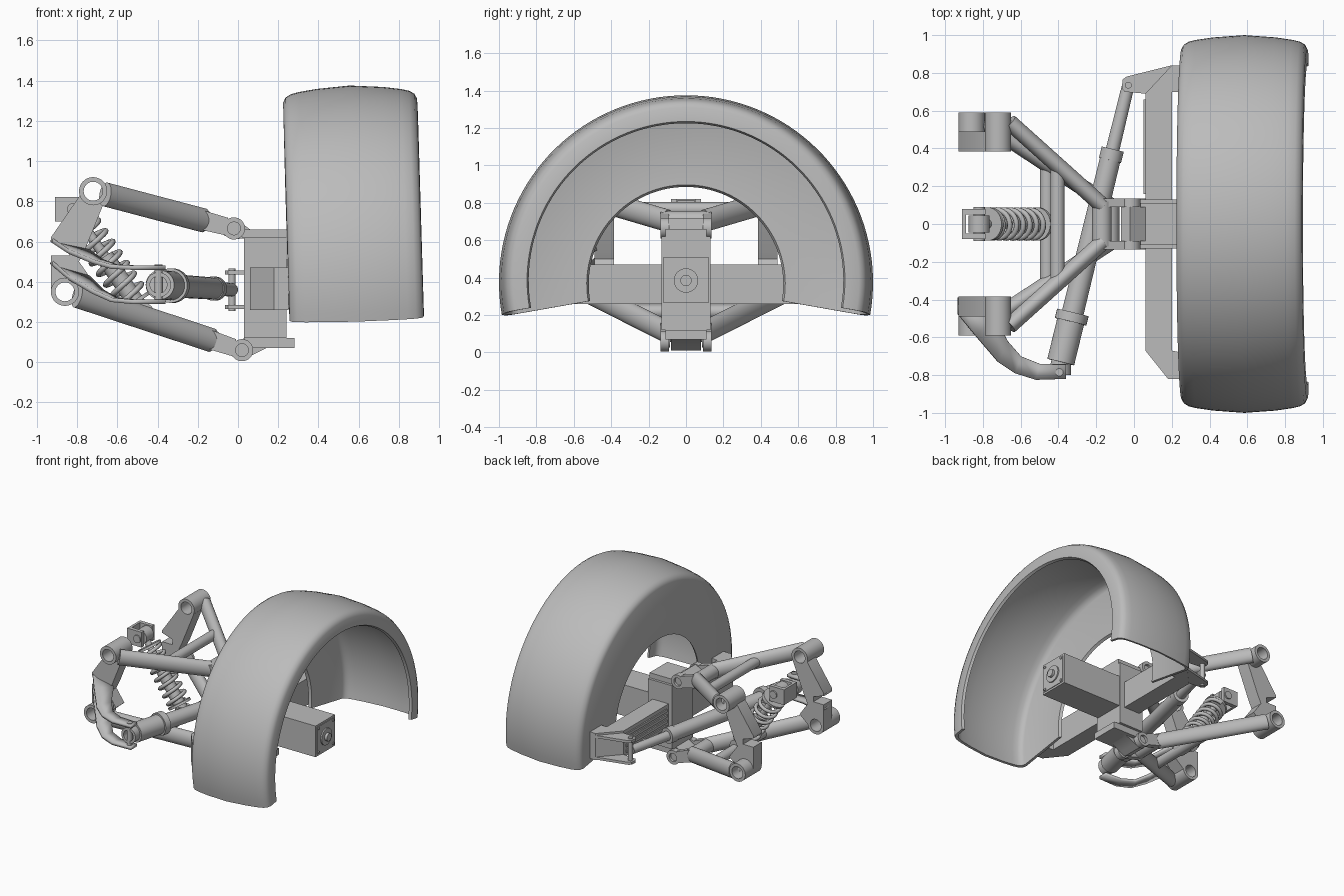
import bpy, bmesh, math
from mathutils import Vector

cube = bpy.data.objects.get("Cube")
if cube:
    bpy.data.objects.remove(cube, do_unlink=True)

grey = bpy.data.materials.new("plain grey")
grey.use_nodes = True
GREY = (0.5, 0.5, 0.5, 1)
grey.diffuse_color = GREY
grey.node_tree.nodes["Principled BSDF"].inputs["Base Color"].default_value = GREY
parts = []


def finish(name, bm):
    bmesh.ops.remove_doubles(bm, verts=bm.verts, dist=1e-5)
    bmesh.ops.recalc_face_normals(bm, faces=bm.faces)
    mesh = bpy.data.meshes.new(name)
    bm.to_mesh(mesh)
    bm.free()
    mesh.materials.append(grey)
    ob = bpy.data.objects.new(name, mesh)
    bpy.context.collection.objects.link(ob)
    parts.append(ob)
    return ob


def lathe(name, profile, origin, axis, closed=False, segs=32, sweep=(0, 360), squash=1):
    """Turn (radius, distance along axis) points about an axis."""
    d = Vector(axis).normalized()
    up = Vector((0, 0, 1)) if abs(d.z) < 0.95 else Vector((0, 1, 0))
    u = d.cross(up).normalized()
    v = u.cross(d)
    bm = bmesh.new()
    rows = []
    for i in range(segs + 1):
        a = math.radians(sweep[0] + (sweep[1] - sweep[0]) * i / segs)
        rows.append([bm.verts.new(Vector(origin) + d * t + u * (r * squash * math.cos(a)) + v * (r * math.sin(a)))
                     for r, t in profile])
    n = len(profile)
    for a, b in zip(rows, rows[1:]):
        for j in range(n if closed else n - 1):
            k = (j + 1) % n
            bm.faces.new((a[j], a[k], b[k], b[j]))
    if closed and sweep[1] - sweep[0] < 360:
        for row in (rows[0], rows[-1]):
            for j in range(n // 2 - 1):
                bm.faces.new((row[j], row[j + 1], row[n - 2 - j], row[n - 1 - j]))
    return finish(name, bm)


def rod(name, p, q, r, squash=1):
    axis = Vector(q) - Vector(p)
    return lathe(name, [(0, 0), (r, 0), (r, axis.length), (0, axis.length)], p, axis, squash=squash)


def eye(name, x, z, y0, y1, r, hole):
    return lathe(name, [(r, y0), (r, y1), (hole, y1), (hole, y0)], (x, 0, z), (0, 1, 0), closed=True)


def prism(name, pts, axis, lo, hi):
    """Extrude an outline along y (outline in x, z) or z (outline in x, y)."""
    bm = bmesh.new()
    place = (lambda a, b, h: (a, h, b)) if axis == "y" else (lambda a, b, h: (a, b, h))
    low = [bm.verts.new(place(a, b, lo)) for a, b in pts]
    high = [bm.verts.new(place(a, b, hi)) for a, b in pts]
    bm.faces.new(low)
    bm.faces.new(high)
    for i in range(len(pts)):
        j = (i + 1) % len(pts)
        bm.faces.new((low[i], low[j], high[j], high[i]))
    return finish(name, bm)


def box(name, x0, x1, y0, y1, z0, z1):
    return prism(name, [(x0, y0), (x1, y0), (x1, y1), (x0, y1)], "z", z0, z1)


# Fender: a thin tyre-shaped shell, open on the outboard side, slightly cambered
half = [(0.925, 0.252), (0.95, 0.265), (0.965, 0.29), (0.975, 0.33), (0.988, 0.42)]
MID = 0.585
skin = [(0.52, 0.25)] + half + [(1.0, MID)] + [(r, 2 * MID - t) for r, t in reversed(half)] + [(0.85, 0.92)]
lining = [(0.7 + (r - 0.7) * 0.94, MID + (t - MID) * 0.94) for r, t in skin]
lathe("fender", skin + lining[::-1], (0, 0, 0.358), (1, 0, 0.03), closed=True, segs=72, sweep=(-10, 190))

# Upright, hub box and hub face
box("upright", 0.03, 0.24, -0.13, 0.13, 0.12, 0.62)
box("upright_cap", 0.02, 0.24, -0.11, 0.11, 0.62, 0.66)
box("upright_foot", 0.03, 0.28, -0.11, 0.11, 0.07, 0.12)
box("hub_box", 0.24, 0.76, -0.12, 0.12, 0.265, 0.51)
box("hub_plate", 0.76, 0.765, -0.105, 0.105, 0.28, 0.495)
lathe("hub_flange", [(0.065, 0), (0.065, 0.015), (0.03, 0.015), (0.03, 0.035), (0, 0.035)], (0.76, 0, 0.385), (1, 0, 0))
for s in (1, -1):
    for z in (0.295, 0.48):
        rod("hub_bolt", (0.76, s * 0.09, z), (0.772, s * 0.09, z), 0.01)
prism("upper_lug", [(-0.02, 0.61), (0.06, 0.62), (0.06, 0.66), (0.02, 0.69), (-0.02, 0.72), (-0.07, 0.69), (-0.07, 0.63)], "y", -0.09, 0.09)
prism("lower_lug", [(0.02, 0.01), (0.06, 0.03), (0.14, 0.07), (0.24, 0.07), (0.24, 0.12), (0.03, 0.12), (-0.03, 0.08), (-0.03, 0.03)], "y", -0.08, 0.08)


# Wishbones: two legs, a cross tube and a forked tip each
def wishbone(label, x0, z0, x1, z1, cross_x):
    def height(x):
        return z0 + (z1 - z0) * (x - x0) / (x1 - x0)
    tip = x1 - 0.15
    for s in (1, -1):
        lo, hi = sorted((s * 0.49, s * 0.59))
        eye(label + "_arm_eye", x0, z0, lo, hi, 0.07, 0.047)
        rod(label + "_arm_leg", (x0 + 0.06, s * 0.54, height(x0 + 0.06)), (tip, s * 0.1, height(tip)), 0.06, 0.72)
        lo, hi = sorted((s * 0.09, s * 0.135))
        a, b = tip - 0.02, x1 - 0.03
        prism(label + "_arm_fork", [(a, height(a) - 0.05), (b, height(b) - 0.045), (b, height(b) + 0.045), (a, height(a) + 0.05)], "y", lo, hi)
        eye(label + "_fork_eye", x1, z1, lo, hi, 0.055, 0.032)
        rod(label + "_pivot_pin", (x1, s * 0.085, z1), (x1, s * 0.115, z1), 0.032)
    rod(label + "_arm_yoke", (tip, -0.12, height(tip)), (tip, 0.12, height(tip)), 0.052)
    spread = 0.1 + 0.44 * (tip - cross_x) / (tip - x0)
    rod(label + "_cross_tube", (cross_x, -spread, height(cross_x)), (cross_x, spread, height(cross_x)), 0.038)


wishbone("upper", -0.72, 0.85, -0.02, 0.665, -0.405)
wishbone("lower", -0.86, 0.35, 0.02, 0.06, -0.46)

# Chassis brackets joining the inner pivots
outline = [(-0.785, 0.83), (-0.93, 0.62), (-0.93, 0.6), (-0.84, 0.57), (-0.84, 0.53), (-0.93, 0.53), (-0.93, 0.36),
           (-0.9, 0.39), (-0.86, 0.405), (-0.82, 0.39), (-0.79, 0.34), (-0.72, 0.4), (-0.79, 0.5),
           (-0.76, 0.56), (-0.655, 0.82), (-0.7, 0.795), (-0.75, 0.8)]
for s in (1, -1):
    lo, hi = sorted((s * 0.385, s * 0.49))
    prism("chassis_bracket", outline, "y", lo, hi)
    eye("bracket_upper_eye", -0.72, 0.85, lo, hi, 0.07, 0.047)
    eye("bracket_lower_eye", -0.86, 0.35, lo, hi, 0.07, 0.047)

# Coil-over damper
top, bottom = Vector((-0.82, 0, 0.76)), Vector((-0.47, 0, 0.24))
way = (bottom - top).normalized()
rod("damper_rod", top, bottom, 0.025)
rod("damper_body", top.lerp(bottom, 0.45), bottom, 0.045)
for name, f in (("upper_spring_seat", 0.13), ("lower_spring_seat", 0.87)):
    rod(name, top.lerp(bottom, f), top.lerp(bottom, f + 0.03), 0.088)
eye("damper_top_eye", top.x, top.z, -0.045, 0.045, 0.055, 0.03)
rod("damper_foot", (bottom.x, -0.05, bottom.z), (bottom.x, 0.05, bottom.z), 0.055)
for s in (1, -1):
    lo, hi = sorted((s * 0.05, s * 0.08))
    box("damper_mount_cheek", -0.91, -0.785, lo, hi, 0.7, 0.82)
box("damper_mount_back", -0.91, -0.89, -0.05, 0.05, 0.7, 0.82)
rod("damper_mount_pin", (top.x, -0.09, top.z), (top.x, 0.09, top.z), 0.03)
coil = bpy.data.curves.new("coil_spring", "CURVE")
coil.dimensions = "3D"
coil.bevel_depth = 0.014
coil.bevel_resolution = 2
turns, steps = 7, 24
path = coil.splines.new("POLY")
path.points.add(turns * steps)
side, across = Vector((0, 1, 0)), way.cross(Vector((0, 1, 0)))
for i, pt in enumerate(path.points):
    a = 2 * math.pi * i / steps
    pos = top.lerp(bottom, 0.16 + 0.71 * i / (turns * steps)) + (side * math.cos(a) + across * math.sin(a)) * 0.075
    pt.co = (*pos, 1)
coil.materials.append(grey)
bpy.context.collection.objects.link(bpy.data.objects.new("coil_spring", coil))

# Steering beam with its end mounts and clevis
beam = [(0.06, -0.67), (0.18, -0.82), (0.25, -0.82), (0.25, -0.68), (0.2, -0.67),
        (0.2, 0.7), (0.25, 0.7), (0.25, 0.84), (0.2, 0.84), (0.06, 0.69)]
prism("steering_beam", beam, "z", 0.26, 0.47)
for i in range(4):
    z = 0.29 + i * 0.043
    box("beam_rib", 0.05, 0.06, 0.16, 0.66, z, z + 0.022)
for z in (0.265, 0.435):
    prism("steering_clevis", [(-0.065, 0.72), (-0.05, 0.7), (0.06, 0.69), (0.2, 0.7), (0.2, 0.84), (-0.04, 0.78), (-0.06, 0.765)], "z", z, z + 0.02)
rod("clevis_pin", (-0.03, 0.735, 0.255), (-0.03, 0.735, 0.465), 0.018)

# Steering cylinder: stepped barrel, collars and rod
start, end = Vector((-0.395, -0.76, 0.385)), Vector((-0.03, 0.735, 0.36))
steps_out = [(0, 0), (0.05, 0), (0.05, 0.03), (0.073, 0.03), (0.073, 0.25), (0.086, 0.25), (0.086, 0.3), (0.058, 0.3),
             (0.055, 1.13), (0.06, 1.13), (0.06, 1.19), (0.036, 1.19), (0.033, 1.53), (0, 1.53)]
lathe("steering_cylinder", steps_out, start, end - start)
eye("cylinder_end_ring", start.x, start.z, -0.8, -0.74, 0.062, 0.042)
rod("cylinder_pin", (-0.395, -0.785, 0.29), (-0.395, -0.785, 0.485), 0.02)

# Curved plates carrying the cylinder
inner = [(-0.93, -0.39), (-0.74, -0.49), (-0.67, -0.62), (-0.6, -0.7), (-0.5, -0.74), (-0.36, -0.745)]
outer = [(-0.93, -0.48), (-0.84, -0.59), (-0.72, -0.73), (-0.63, -0.79), (-0.52, -0.825), (-0.36, -0.82)]
for name, zs in (("upper_curved_plate", (0.61, 0.55, 0.5, 0.475, 0.47, 0.47)),
                 ("lower_curved_plate", (0.5, 0.42, 0.35, 0.31, 0.3, 0.3))):
    bm = bmesh.new()
    rows = [(bm.verts.new((*p, z)), bm.verts.new((*q, z))) for p, q, z in zip(inner, outer, zs)]
    for a, b in zip(rows, rows[1:]):
        bm.faces.new((a[0], a[1], b[1], b[0]))
    thick = finish(name, bm).modifiers.new("thickness", "SOLIDIFY")
    thick.thickness = 0.022
    thick.offset = 0

# Smooth the round parts, keep hard edges
bpy.ops.object.select_all(action="DESELECT")
for ob in parts:
    ob.select_set(True)
bpy.context.view_layer.objects.active = parts[0]
bpy.ops.object.shade_smooth_by_angle(angle=math.radians(36))
